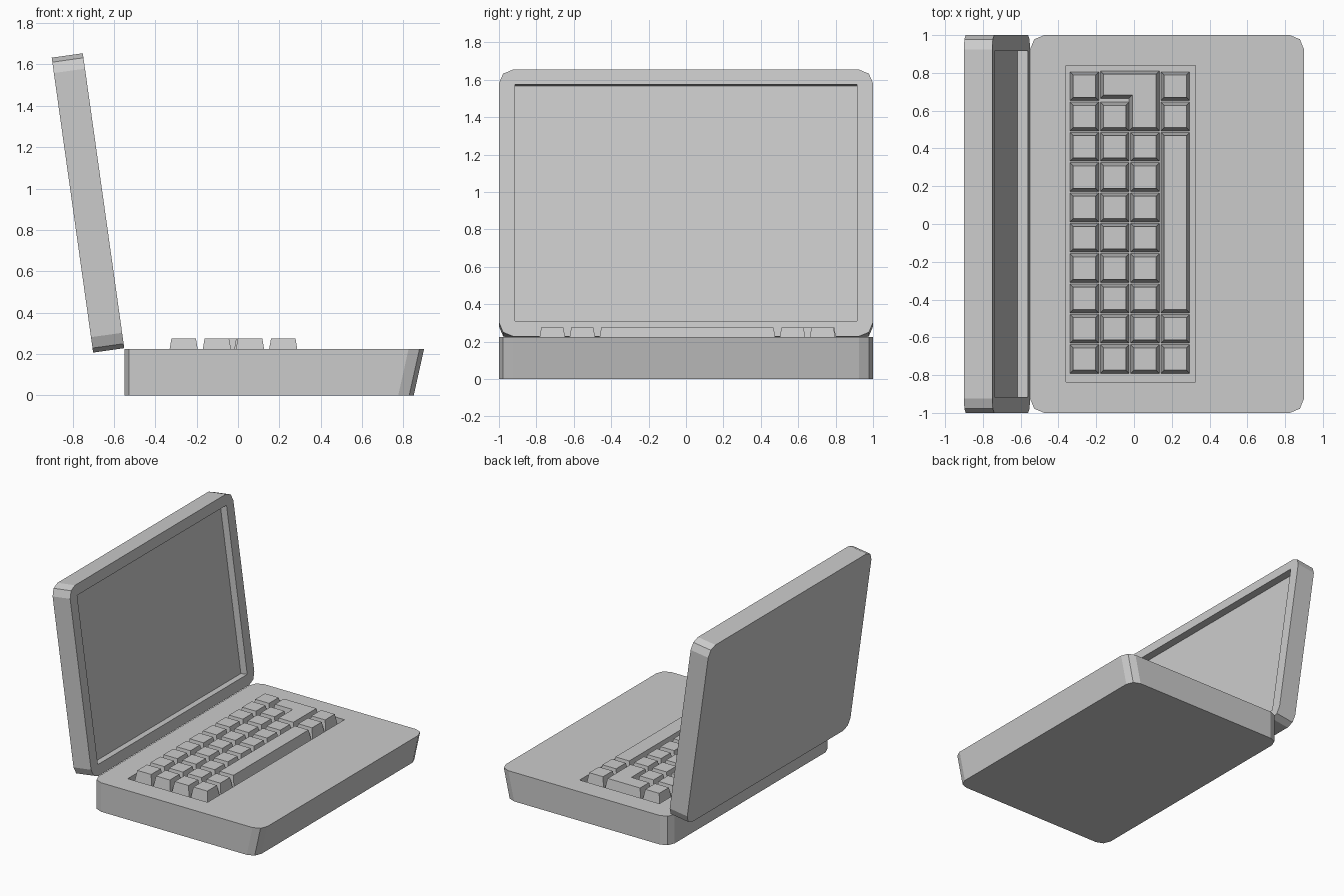
import bpy, bmesh, math
from mathutils import Matrix, Vector

if "Cube" in bpy.data.objects:
    bpy.data.objects.remove(bpy.data.objects["Cube"])


def rounded(x0, x1, y0, y1, r=0.075):
    """Counter-clockwise rectangle with two-segment corners."""
    pts = []
    for cx, cy, a0 in ((x1 - r, y1 - r, 0), (x0 + r, y1 - r, 90),
                       (x0 + r, y0 + r, 180), (x1 - r, y0 + r, 270)):
        for k in range(3):
            a = math.radians(a0 + 45 * k)
            pts.append((cx + r * math.cos(a), cy + r * math.sin(a)))
    return pts


def rect(x0, x1, y0, y1):
    return [(x0, y0), (x1, y0), (x1, y1), (x0, y1)]


def inset(pts, d):
    """Mitred inward offset of a counter-clockwise right-angled outline."""
    out = []
    for i, p in enumerate(pts):
        p = Vector(p)
        e1 = (p - Vector(pts[i - 1])).normalized()
        e2 = (Vector(pts[(i + 1) % len(pts)]) - p).normalized()
        out.append((p.x - d * (e1.y + e2.y), p.y + d * (e1.x + e2.x)))
    return out


def loft(name, low, high, z0, z1, matrix=Matrix()):
    bm = bmesh.new()
    a = [bm.verts.new((x, y, z0)) for x, y in low]
    b = [bm.verts.new((x, y, z1)) for x, y in high]
    bm.faces.new(a[::-1])
    bm.faces.new(b)
    n = len(a)
    for i in range(n):
        j = (i + 1) % n
        bm.faces.new((a[i], a[j], b[j], b[i]))
    bm.transform(matrix)
    bmesh.ops.recalc_face_normals(bm, faces=bm.faces)
    me = bpy.data.meshes.new(name)
    bm.to_mesh(me)
    bm.free()
    ob = bpy.data.objects.new(name, me)
    bpy.context.collection.objects.link(ob)
    return ob


def carve(ob, cutter):
    mod = ob.modifiers.new("recess", 'BOOLEAN')
    mod.operation = 'DIFFERENCE'
    mod.solver = 'EXACT'
    mod.object = cutter
    bpy.context.view_layer.objects.active = ob
    bpy.ops.object.modifier_apply(modifier=mod.name)
    bpy.data.objects.remove(cutter)


TOP, FLOOR, KEY_TOP = 0.225, 0.175, 0.275

# Base with a sloping front edge and a sunken keyboard well
top = rounded(-0.55, 0.90, -1, 1)
bottom = [(x - 0.05 if x > 0 else x, y) for x, y in top]
base = loft("base", bottom, top, 0, TOP)
well = rect(-0.36, 0.325, -0.837, 0.84)
carve(base, loft("well_cutter", well, well, FLOOR, 0.4))

# Lid leaning back, with a sunken screen
t = math.radians(8)
s, c = math.sin(t), math.cos(t)
lean = Matrix(((-s, 0, c, -0.55), (0, -1, 0, 0), (c, 0, s, 0.228), (0, 0, 0, 1)))
shell = rounded(0, 1.44, -1, 1)
lid = loft("lid", shell, shell, -0.152, 0, lean)
screen = rect(0.083, 1.36, -0.915, 0.915)
carve(lid, loft("screen_cutter", screen, screen, -0.055, 0.1, lean))

# Tapered keys on a 4 x 10 grid
PITCH, GAP, X0, Y0 = 0.1605, 0.004, -0.343, 0.81


def col(i):
    return X0 + i * PITCH


def row(j):
    return Y0 - j * PITCH


def key(name, outline):
    outline = inset(outline, GAP)
    loft(name, outline, inset(outline, 0.017), FLOOR, KEY_TOP)


rows_in_column = (range(10), range(1, 10), range(2, 10), (0, 1, 8, 9))
for i, rows in enumerate(rows_in_column):
    for j in rows:
        key(f"key_{i}_{j}", rect(col(i), col(i + 1), row(j + 1), row(j)))

# Long bar key and L-shaped key
key("bar_key", rect(col(3), col(4), row(8), row(2)))
notch_x, notch_y = col(2) - 0.008, row(1) + 0.012
key("corner_key", [(notch_x, row(2)), (col(3), row(2)), (col(3), row(0) + 0.004),
                   (col(1), row(0) + 0.004), (col(1), notch_y), (notch_x, notch_y)])
